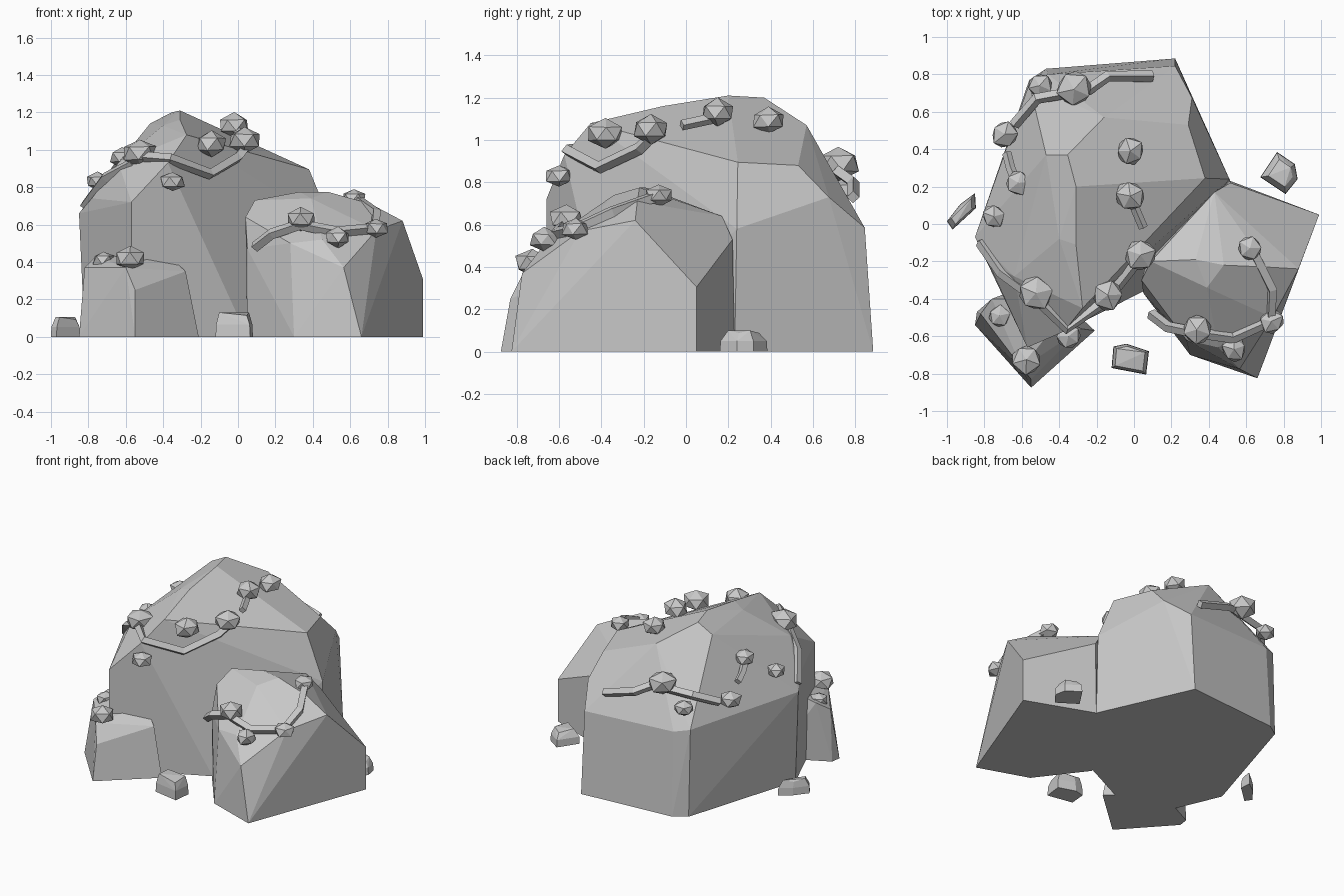
import bpy, bmesh, math, random
from mathutils import Vector

if "Cube" in bpy.data.objects:
    bpy.data.objects.remove(bpy.data.objects["Cube"])

random.seed(4)

stone = bpy.data.materials.new("stone grey")
stone.diffuse_color = (0.58, 0.58, 0.58, 1)
stone.use_nodes = True
stone.node_tree.nodes["Principled BSDF"].inputs["Base Color"].default_value = stone.diffuse_color


def hull(name, points):
    """Faceted boulder: the convex hull of a few corner points."""
    bm = bmesh.new()
    for p in points:
        bm.verts.new(p)
    bmesh.ops.convex_hull(bm, input=bm.verts[:])
    bmesh.ops.delete(bm, geom=[v for v in bm.verts if not v.link_faces], context='VERTS')
    bmesh.ops.dissolve_limit(bm, angle_limit=math.radians(4), verts=bm.verts[:], edges=bm.edges[:])
    bmesh.ops.recalc_face_normals(bm, faces=bm.faces[:])
    me = bpy.data.meshes.new(name)
    bm.to_mesh(me)
    bm.free()
    me.materials.append(stone)
    ob = bpy.data.objects.new(name, me)
    bpy.context.collection.objects.link(ob)
    return ob


def pebble(name, outline, height, top):
    """Small loose stone: an outline tapered towards its middle."""
    c = sum((Vector(p) for p in outline), Vector((0, 0))) / len(outline)
    pts = [(x, y, 0) for x, y in outline]
    for i, p in enumerate(outline):
        q = c.lerp(Vector(p), top)
        w = c.lerp(Vector(p), 0.97)
        pts += [(w.x, w.y, height * 0.5), (q.x, q.y, height * (1 - 0.12 * (i % 2)))]
    hull(name, pts)


def bud(name, x, y, z, r):
    """Flattened, slightly irregular twenty-sided bud."""
    bm = bmesh.new()
    bmesh.ops.create_icosphere(bm, subdivisions=1, radius=r)
    a = random.uniform(0, 6.28)
    for v in bm.verts:
        k = random.uniform(0.92, 1.1)
        px, py, pz = v.co * k
        v.co = (x + px * math.cos(a) - py * math.sin(a),
                y + px * math.sin(a) + py * math.cos(a), z + pz * 0.78)
    me = bpy.data.meshes.new(name)
    bm.to_mesh(me)
    bm.free()
    me.materials.append(stone)
    bpy.context.collection.objects.link(bpy.data.objects.new(name, me))


def vine(name, points, radius=0.03):
    """Four-sided stem along a polyline."""
    cu = bpy.data.curves.new(name, 'CURVE')
    cu.dimensions = '3D'
    cu.bevel_depth = radius
    cu.bevel_resolution = 0
    cu.use_fill_caps = True
    sp = cu.splines.new('POLY')
    sp.points.add(len(points) - 1)
    for q, p in zip(sp.points, points):
        q.co = (*p, 1)
    sp.use_smooth = False
    cu.materials.append(stone)
    bpy.context.collection.objects.link(bpy.data.objects.new(name, cu))


# Main boulder
hull("main_boulder", [
    # base
    (-.82, -.08, 0), (-.57, -.66, 0), (.05, -.36, 0), (.515, .23, 0),
    (.22, .885, 0), (-.47, .83, 0), (-.56, .77, 0),
    # shoulder
    (-.85, -.07, .66), (-.78, -.2, .74), (-.57, -.66, .72), (.51, .24, .58),
    (.22, .845, .585), (-.46, .8, .6), (-.56, .75, .62),
    # upper ring
    (-.64, -.28, .93), (-.375, -.575, .93), (-.275, -.45, 1.08), (.38, .245, .895),
    (.29, .53, .88), (.31, .675, .73), (-.16, .57, 1.07),
    # crown
    (-.31, .2, 1.21), (-.355, .37, 1.2), (-.47, .37, 1.14), (-.31, -.11, 1.16),
    (-.40, -.08, 1.13)])

# Right boulder
hull("right_boulder", [
    (.05, -.37, 0), (.3, -.7, 0), (.66, -.825, 0), (.99, .05, 0), (.515, .23, 0), (.1, -.1, 0),
    (.05, -.37, .47), (.04, -.3, .64), (.09, -.2, .73), (.33, -.19, .775), (.48, -.22, .775),
    (.43, .17, .64), (.515, .22, .53), (.99, .05, .305), (.88, -.24, .62), (.71, -.23, .71),
    (.39, -.34, .74), (.74, -.5, .57), (.28, -.62, .5), (.45, -.66, .52), (.565, -.775, .37)])

# Left front boulder
hull("left_boulder", [
    (-.85, -.54, 0), (-.84, -.47, 0), (-.55, -.875, 0), (-.21, -.57, 0), (-.5, -.3, 0),
    (-.82, -.48, .37), (-.76, -.4, .43), (-.55, -.83, .25), (-.6, -.77, .37),
    (-.28, -.56, .35), (-.39, -.5, .45), (-.6, -.4, .46)])

# Loose pebbles
pebble("front_pebble", [(-.11, -.655), (-.04, -.64), (.08, -.68), (.065, -.805), (-.12, -.77)], .13, .8)
pebble("left_pebble", [(-1, .015), (-.93, .105), (-.85, .165), (-.845, .085), (-.97, -.03)], .105, .7)
pebble("right_pebble", [(.675, .25), (.765, .385), (.86, .32), (.875, .24), (.81, .16)], .1, .65)

# Buds: x, y, z, radius
buds = [
    (-.525, -.37, .98, .1), (-.35, -.6, .83, .068), (-.14, -.38, 1.03, .088),
    (.035, -.165, 1.05, .092), (-.02, .15, 1.13, .085), (-.02, .39, 1.09, .08),
    (-.32, .72, .89, .1), (-.505, .74, .76, .07), (-.69, .48, .77, .078),
    (-.62, .22, .96, .072), (-.75, .04, .83, .065)]
for i, b in enumerate(buds):
    bud(f"main_bud_{i}", *b)
for i, b in enumerate([(.335, -.565, .63, .082), (.535, -.67, .53, .07),
                       (.735, -.52, .58, .07), (.62, -.13, .74, .068)]):
    bud(f"right_bud_{i}", *b)
for i, b in enumerate([(-.72, -.49, .41, .062), (-.575, -.725, .42, .085)]):
    bud(f"left_bud_{i}", *b)

# Creeping stems
vine("left_stem", [(-.82, -.1, .7), (-.71, -.26, .85), (-.56, -.37, .93)])
vine("front_stem", [(-.5, -.42, .96), (-.36, -.56, .95), (-.15, -.41, .87), (0, -.22, .96), (.06, -.14, 1.04)])
vine("back_stem", [(-.64, .53, .76), (-.52, .67, .83), (-.24, .72, .85), (-.14, .79, .8), (.1, .79, .73)])
vine("side_stem", [(-.68, .38, .86), (-.66, .3, .89), (-.62, .2, .95)], .025)
vine("top_stem", [(-.01, .12, 1.1), (.05, -.02, 1.07)], .025)
vine("right_stem", [(.09, -.48, .48), (.18, -.55, .55), (.33, -.58, .6), (.53, -.61, .56),
                    (.73, -.52, .58), (.74, -.35, .66), (.64, -.15, .73)])
